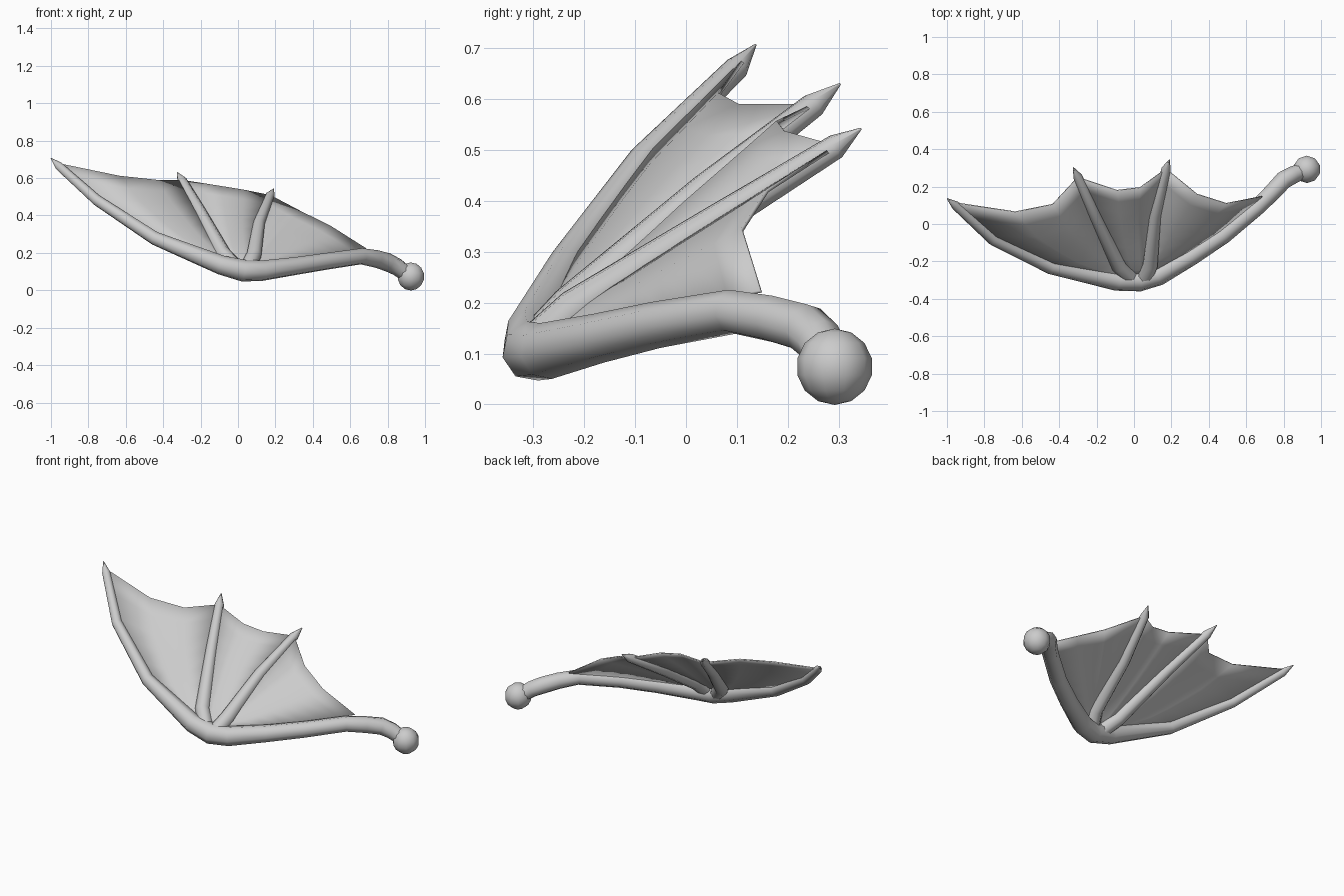
import bpy, bmesh
from math import cos, sin, pi, radians
from mathutils import Vector as V

if "Cube" in bpy.data.objects:
    bpy.data.objects.remove(bpy.data.objects["Cube"])

SIDES = 8


def finish(name, bm, angle):
    bmesh.ops.recalc_face_normals(bm, faces=bm.faces)
    me = bpy.data.meshes.new(name)
    bm.to_mesh(me)
    bm.free()
    ob = bpy.data.objects.new(name, me)
    bpy.context.collection.objects.link(ob)
    bpy.ops.object.select_all(action='DESELECT')
    bpy.context.view_layer.objects.active = ob
    ob.select_set(True)
    bpy.ops.object.shade_smooth_by_angle(angle=radians(angle))
    return ob


def bone(name, pts):
    """Tapered tube through (x, y, z, radius) points, closed at both ends."""
    bm = bmesh.new()
    P = [V(p[:3]) for p in pts]
    rings, side = [], V((0, 0, 1))
    for i, p in enumerate(P):
        t = (P[min(i + 1, len(P) - 1)] - P[max(i - 1, 0)]).normalized()
        side = (side - t * side.dot(t)).normalized()
        other = t.cross(side)
        r = pts[i][3]
        rings.append([bm.verts.new(p + r * (cos(a) * side + sin(a) * other))
                      for a in (2 * pi * k / SIDES for k in range(SIDES))])
    for a, b in zip(rings, rings[1:]):
        for k in range(SIDES):
            n = (k + 1) % SIDES
            bm.faces.new((a[k], a[n], b[n], b[k]))
    bm.faces.new(rings[0])
    bm.faces.new(rings[-1])
    return finish(name, bm, 60)


def along(path, u):
    """Point at length fraction u of a polyline."""
    L = [(b - a).length for a, b in zip(path, path[1:])]
    d = u * sum(L)
    for a, b, l in zip(path, path[1:], L):
        if d <= l:
            return a.lerp(b, d / l)
        d -= l
    return path[-1].copy()


def web(name, left, right, rim, rows=8):
    """Thin skin stretched between two bones with a scalloped outer rim."""
    left, right = [V(p) for p in left], [V(p) for p in right]
    bm = bmesh.new()
    grid = []
    for i in range(rows + 1):
        u = i / rows
        a, b = along(left, u), along(right, u)
        row = [a]
        for j, e in enumerate(rim):
            t = (j + 1) / (len(rim) + 1)
            row.append(a.lerp(b, t) + (V(e) - left[-1].lerp(right[-1], t)) * u ** 1.4)
        grid.append([bm.verts.new(p) for p in row + [b]])
    for r, s in zip(grid, grid[1:]):
        for k in range(len(r) - 1):
            bm.faces.new((r[k], r[k + 1], s[k + 1], s[k]))
    ob = finish(name, bm, 40)
    m = ob.modifiers.new("thickness", 'SOLIDIFY')
    m.thickness, m.offset = 0.007, 0


# bones: (x, y, z, radius)
arm = [(.85, .262, .125, .047), (.80, .235, .15, .049), (.74, .17, .168, .047),
       (.66, .09, .182, .044), (.48, -.06, .156, .046), (.31, -.172, .13, .049),
       (.13, -.275, .105, .056), (.03, -.302, .105, .06)]
lead = [(-.09, -.305, .135, .053), (-.445, -.232, .278, .037), (-.755, -.083, .482, .03),
        (-.955, .10, .662, .024), (-1, .137, .707, .002)]
mid = [(.0, -.30, .11, .045), (-.08, -.225, .195, .042), (-.205, .04, .425, .032),
       (-.30, .25, .588, .026), (-.325, .303, .63, .002)]
inner = [(.05, -.30, .11, .045), (.085, -.22, .185, .042), (.112, .05, .355, .033),
         (.172, .295, .507, .025), (.19, .344, .542, .002)]
knob_neck = [(.91, .288, .08, .042)]
bone("arm_and_leading_finger", knob_neck + arm + lead)
bone("middle_finger", mid)
bone("inner_finger", inner)

# shoulder ball
bm = bmesh.new()
bmesh.ops.create_uvsphere(bm, u_segments=10, v_segments=7, radius=0.075)
bmesh.ops.translate(bm, verts=bm.verts, vec=(.924, .292, .074))
finish("shoulder_ball", bm, 60)

# skin panels between the bones
root = V((.03, -.28, .125))
f1 = [root] + [V(p[:3]) + V((.01, .012, .012)) for p in lead[:-1]]
f2 = [V(p[:3]) for p in mid[:-1]]
f3 = [V(p[:3]) for p in inner[:-1]]
a1 = [root] + [V(p[:3]) + V((-.005, .03, .032)) for p in arm[6:2:-1]]
a1[-1] = V((.685, .147, .222))
web("outer_membrane", f1, f2, [(-.635, .065, .61), (-.435, .105, .588)])
web("middle_membrane", f2, f3, [(-.09, .18, .555), (.033, .195, .535)])
web("inner_membrane", f3, a1, [(.337, .16, .42), (.495, .11, .342)])
